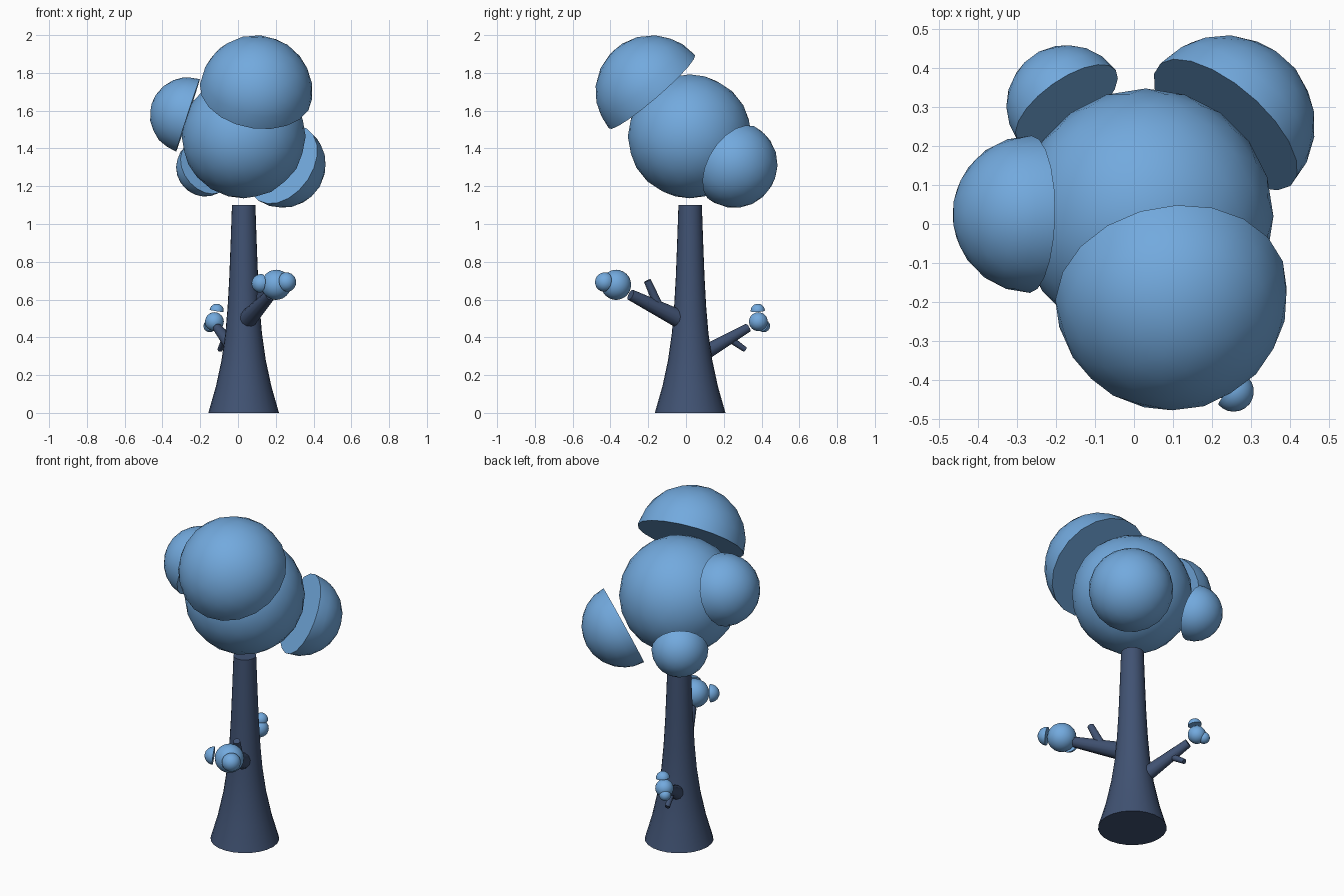
import bpy, bmesh, math
from mathutils import Vector

if "Cube" in bpy.data.objects:
    bpy.data.objects.remove(bpy.data.objects["Cube"])


def material(name, rgb):
    m = bpy.data.materials.new(name)
    m.diffuse_color = (*rgb, 1)
    m.use_nodes = True
    m.node_tree.nodes["Principled BSDF"].inputs["Base Color"].default_value = m.diffuse_color
    return m


LEAF = material("leaf_blue", (0.17, 0.40, 0.73))
BARK = material("bark_navy", (0.052, 0.085, 0.17))


def finish(bm, name, mat, angle=40):
    bmesh.ops.recalc_face_normals(bm, faces=bm.faces)
    me = bpy.data.meshes.new(name)
    bm.to_mesh(me)
    bm.free()
    me.materials.append(mat)
    ob = bpy.data.objects.new(name, me)
    bpy.context.collection.objects.link(ob)
    bpy.ops.object.select_all(action='DESELECT')
    ob.select_set(True)
    bpy.context.view_layer.objects.active = ob
    bpy.ops.object.shade_smooth_by_angle(angle=math.radians(angle))
    return ob


def ball(name, centre, r, outward=None):
    """Leaf ball; with an outward direction it becomes a half ball with a flat inner face."""
    bm = bmesh.new()
    bmesh.ops.create_icosphere(bm, subdivisions=3, radius=r)
    if outward:
        n = Vector(outward).normalized()
        turn = Vector((0, 0, 1)).rotation_difference(n).to_matrix()
        bmesh.ops.rotate(bm, matrix=turn, verts=bm.verts)
        geom = bm.verts[:] + bm.edges[:] + bm.faces[:]
        bmesh.ops.bisect_plane(bm, geom=geom, plane_co=(0, 0, 0), plane_no=n,
                               clear_inner=True, dist=1e-5)
        rim = [e for e in bm.edges if e.is_boundary]
        bmesh.ops.contextual_create(bm, geom=rim)
    bmesh.ops.translate(bm, vec=centre, verts=bm.verts)
    return finish(bm, name, LEAF)


def limb(name, a, b, r1, r2, sides=12):
    """Tapered round limb from a to b."""
    a, b = Vector(a), Vector(b)
    bm = bmesh.new()
    bmesh.ops.create_cone(bm, cap_ends=True, segments=sides, radius1=r1, radius2=r2,
                          depth=(b - a).length)
    turn = Vector((0, 0, 1)).rotation_difference(b - a).to_matrix()
    bmesh.ops.rotate(bm, matrix=turn, verts=bm.verts)
    bmesh.ops.translate(bm, vec=(a + b) / 2, verts=bm.verts)
    return finish(bm, name, BARK)


# Trunk: flared profile turned around its axis
profile = [(0.187, 0), (0.147, 0.14), (0.117, 0.28), (0.097, 0.42),
           (0.085, 0.56), (0.076, 0.72), (0.069, 0.9), (0.062, 1.1)]
SIDES = 24
bm = bmesh.new()
rings = [[bm.verts.new((0.03 + r * math.cos(2 * math.pi * i / SIDES),
                        0.022 + r * math.sin(2 * math.pi * i / SIDES), z))
          for i in range(SIDES)] for r, z in profile]
for lo, hi in zip(rings, rings[1:]):
    for i in range(SIDES):
        j = (i + 1) % SIDES
        bm.faces.new((lo[i], lo[j], hi[j], hi[i]))
bm.faces.new(rings[0])
bm.faces.new(rings[-1])
finish(bm, "trunk", BARK)

# Branches and their twigs
limb("front_branch", (0.04, -0.01, 0.485), (0.172, -0.293, 0.625), 0.052, 0.03)
limb("front_twig", (0.11, -0.14, 0.555), (0.135, -0.205, 0.70), 0.025, 0.019)
limb("back_branch", (0.015, 0.05, 0.29), (-0.11, 0.327, 0.45), 0.045, 0.024)
limb("back_twig", (-0.07, 0.235, 0.39), (-0.095, 0.313, 0.335), 0.019, 0.014)

# Main crown with half balls around it
ball("crown", (0.03, 0.02, 1.464), 0.328)
ball("crown_lump_top", (0.095, -0.18, 1.70), 0.30, (0.13, -0.645, 0.75))
ball("crown_lump_left", (-0.265, 0.025, 1.575), 0.202, (-0.95, 0.015, 0.31))
ball("crown_lump_right", (0.235, 0.255, 1.315), 0.23, (0.594, 0.681, -0.43))
ball("crown_lump_back", (-0.173, 0.305, 1.30), 0.155, (-0.53, 0.74, -0.42))

# Leaf cluster on the front branch
ball("front_cluster", (0.202, -0.37, 0.678), 0.08)
ball("front_cluster_lump_right", (0.256, -0.43, 0.692), 0.052, (0.65, -0.72, 0.2))
ball("front_cluster_lump_left", (0.122, -0.405, 0.685), 0.05, (-0.88, -0.45, 0.1))

# Leaf cluster on the back branch
ball("back_cluster", (-0.125, 0.383, 0.483), 0.05)
ball("back_cluster_lump_top", (-0.113, 0.38, 0.54), 0.038, (0.15, -0.05, 0.97))
ball("back_cluster_lump_side", (-0.15, 0.412, 0.46), 0.033, (-0.55, 0.65, -0.5))
